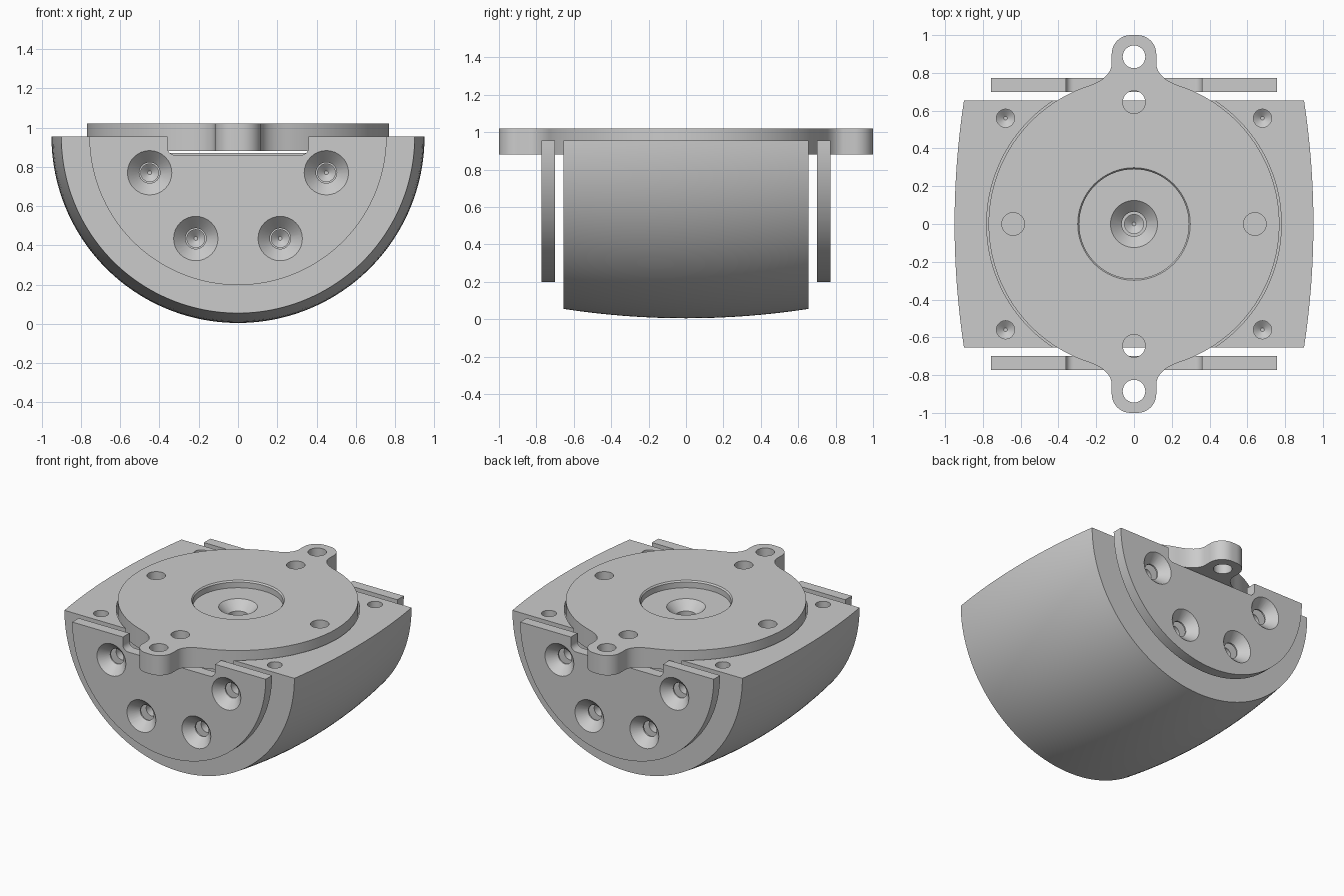
import bpy
import bmesh
from math import cos, sin, pi, sqrt, radians

if "Cube" in bpy.data.objects:
    bpy.data.objects.remove(bpy.data.objects["Cube"], do_unlink=True)

grey = bpy.data.materials.new("machined grey")
grey.use_nodes = True
grey.diffuse_color = (0.6, 0.6, 0.6, 1)
grey.node_tree.nodes["Principled BSDF"].inputs["Base Color"].default_value = (0.6, 0.6, 0.6, 1)

TOP = 0.955        # flat top of the body, also the height of the barrel axis


def loft(name, rings):
    """Join matching rings of points into a closed solid."""
    bm = bmesh.new()
    rows = [[bm.verts.new(p) for p in ring] for ring in rings]
    n = len(rows[0])
    for a, b in zip(rows, rows[1:]):
        for i in range(n):
            j = (i + 1) % n
            bm.faces.new((a[i], a[j], b[j], b[i]))
    bm.faces.new(rows[0])
    bm.faces.new(rows[-1])
    bmesh.ops.recalc_face_normals(bm, faces=bm.faces)
    mesh = bpy.data.meshes.new(name)
    bm.to_mesh(mesh)
    bm.free()
    mesh.materials.append(grey)
    obj = bpy.data.objects.new(name, mesh)
    bpy.context.collection.objects.link(obj)
    return obj


def turned(axis, u, v, steps, n=32):
    """Round cutter along y or z; steps are (position, radius) pairs."""
    rings = []
    for t, r in steps:
        flat = [(u + r * cos(2 * pi * i / n), v + r * sin(2 * pi * i / n)) for i in range(n)]
        rings.append([(a, t, b) if axis == "y" else (a, b, t) for a, b in flat])
    return loft("hole_cutter", rings)


def cut(target, cutter):
    cutter.hide_render = True
    mod = target.modifiers.new("cut", "BOOLEAN")
    mod.operation = "DIFFERENCE"
    mod.solver = "EXACT"
    mod.object = cutter
    bpy.context.view_layer.update()
    graph = bpy.context.evaluated_depsgraph_get()
    mesh = bpy.data.meshes.new_from_object(target.evaluated_get(graph))
    target.modifiers.clear()
    target.data = mesh
    bpy.data.objects.remove(cutter, do_unlink=True)


def half_arc(r, n):
    return [(-r * cos(pi * i / n), TOP - r * sin(pi * i / n)) for i in range(n + 1)]


screws = [(s * x, z) for s in (-1, 1) for x, z in ((0.45, 0.77), (0.215, 0.435))]

# Half-barrel body with a slightly bulging side
rings = []
for k in range(17):
    y = -0.655 + 1.31 * k / 16
    r = 0.95 - 4.3 + sqrt(4.3 ** 2 - y * y)
    rings.append([(x, y, z) for x, z in half_arc(r, 96)])
body = loft("barrel_body", rings)
cut(body, turned("z", 0, 0, [(0.87, 0.78), (1.1, 0.78)], 128))
cut(body, turned("z", 0, 0, [(0.7, 0.01), (0.73, 0.05), (0.9, 0.05)]))
for sx in (-1, 1):
    for sy in (-1, 1):
        cut(body, turned("z", sx * 0.68, sy * 0.56, [(0.72, 0.01), (0.75, 0.048), (1.1, 0.048)]))
for s in (-1, 1):
    for x, z in screws:
        cut(body, turned("y", x, z, [(s * 0.45, 0.01), (s * 0.48, 0.045), (s * 0.7, 0.045)]))

# End plates: half discs with a notch for the lugs and countersunk holes
notch = [(0.36, TOP)]
notch += [(0.32 + 0.04 * cos(a), 0.9 - 0.04 * sin(a)) for a in (pi / 2 * i / 6 for i in range(7))]
notch += [(-x, z) for x, z in reversed(notch)]
outline = half_arc(0.757, 80) + notch
plates = []
for s, name in ((-1, "front_end_plate"), (1, "back_end_plate")):
    plate = loft(name, [[(x, s * y, z) for x, z in outline] for y in (0.70, 0.772)])
    for x, z in screws:
        cut(plate, turned("y", x, z, [(s * 0.65, 0.053), (s * 0.71, 0.053),
                                      (s * 0.772, 0.113), (s * 0.8, 0.14)]))
    plates.append(plate)

# Turntable disc outline: round edge, fillet into the lug, rounded lug end
quarter = [(0.77 * cos(radians(a)), 0.77 * sin(radians(a))) for a in range(0, 73, 2)]
p, q, e = quarter[-1], (0.13, 0.77), (0.118, 0.84)
for i in range(1, 11):
    t = i / 10
    quarter.append(tuple((1 - t) ** 2 * p[k] + 2 * t * (1 - t) * q[k] + t * t * e[k] for k in (0, 1)))
quarter += [(0.018 + 0.1 * cos(a), 0.9 + 0.1 * sin(a)) for a in (pi / 2 * i / 10 for i in range(11))]
half = quarter + [(-x, y) for x, y in reversed(quarter)]
full = half + [(-x, -y) for x, y in half[1:-1]]
disc = loft("turntable_disc", [[(x, y, z) for x, y in full] for z in (0.88, 1.02)])

# Disc: centre cup with a countersunk hole, four dowel holes, two lug holes
cut(disc, turned("z", 0, 0, [(0.97, 0.29), (1.01, 0.29), (1.02, 0.298), (1.05, 0.32)], 64))
cut(disc, turned("z", 0, 0, [(0.8, 0.065), (0.91, 0.065), (0.97, 0.125), (1.0, 0.155)]))
for x, y in ((0.64, 0), (-0.64, 0), (0, 0.645), (0, -0.645), (0, 0.885), (0, -0.885)):
    cut(disc, turned("z", x, y, [(0.8, 0.06), (1.1, 0.06)]))

# Smooth curved sides, sharp edges kept
for obj in [body, disc] + plates:
    bpy.ops.object.select_all(action="DESELECT")
    obj.select_set(True)
    bpy.context.view_layer.objects.active = obj
    bpy.ops.object.shade_smooth_by_angle(angle=radians(25))
